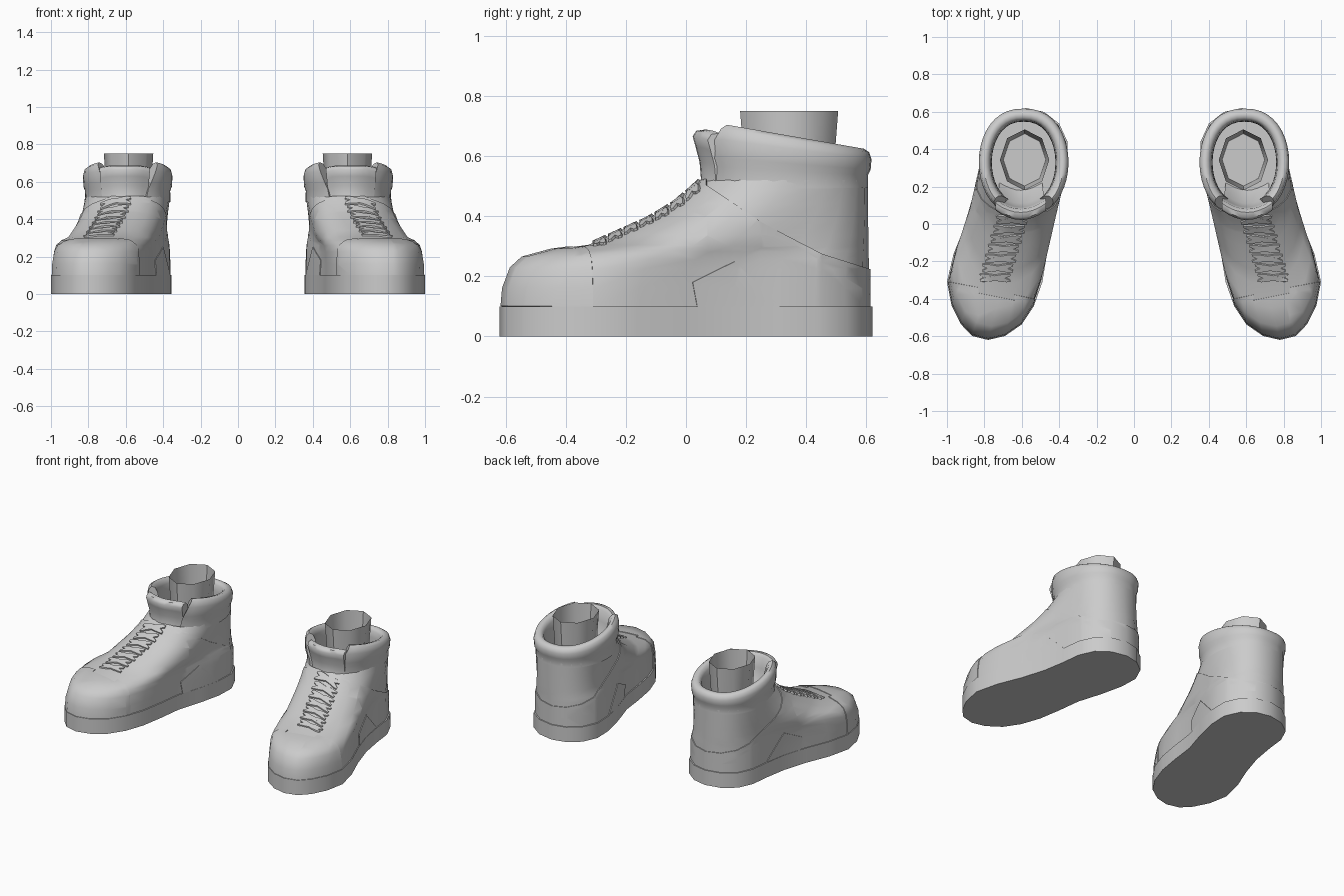
import bpy, bmesh, math
from mathutils import Vector
from mathutils.bvhtree import BVHTree

if "Cube" in bpy.data.objects:
    bpy.data.objects.remove(bpy.data.objects["Cube"])

grey = bpy.data.materials.new("plain grey")
grey.use_nodes = True
grey.diffuse_color = (0.6, 0.6, 0.6, 1)
grey.node_tree.nodes["Principled BSDF"].inputs["Base Color"].default_value = (0.6, 0.6, 0.6, 1)


def finish(name, bm, angle=35):
    """Turn a left-shoe part into an object mirrored to the right shoe."""
    mesh = bpy.data.meshes.new(name)
    bm.to_mesh(mesh)
    bm.free()
    ob = bpy.data.objects.new(name, mesh)
    bpy.context.collection.objects.link(ob)
    mesh.materials.append(grey)
    bpy.ops.object.select_all(action="DESELECT")
    ob.select_set(True)
    bpy.context.view_layer.objects.active = ob
    bpy.ops.object.shade_smooth_by_angle(angle=math.radians(angle))
    ob.modifiers.new("pair", "MIRROR").use_mirror_merge = False
    return ob


def loft(rings, closed=True, cap_first=False, cap_last=False):
    bm = bmesh.new()
    rows = [[bm.verts.new(p) for p in ring] for ring in rings]
    n = len(rows[0])
    for a, b in zip(rows, rows[1:]):
        for i in range(n if closed else n - 1):
            j = (i + 1) % n
            bm.faces.new((a[i], a[j], b[j], b[i]))
    if cap_first:
        bm.faces.new(rows[0][::-1])
    if cap_last:
        bm.faces.new(rows[-1])
    return bm


# Outline of the sole, front to back on each side
OUTER = [.78, .865, .925, .975, 1.0, .965, .90, .85, .825, .81, .765, .68, .575]
INNER = [.78, .69, .60, .535, .49, .465, .445, .395, .36, .355, .40, .48, .575]
N = 24


def sole_outline(inset, z):
    pts = []
    for i in range(N):
        x = OUTER[i] if i <= 12 else INNER[N - i]
        y = -.62 * math.cos(math.tau * i / N)
        mid = (OUTER[min(i, N - i)] + INNER[min(i, N - i)]) / 2
        pts.append(Vector((mid + (x - mid) * (1 - inset * 4), y * (1 - inset * 1.6), z)))
    return pts


def ankle(a, z, out=0.0):
    s, c = math.sin(a), math.cos(a)
    side = math.copysign(abs(s) ** .85, s)
    return Vector((.59 + (.228 + out) * side, .33 - (.275 + out) * c, z))


# Sole
finish("sole", loft([sole_outline(0, 0), sole_outline(0, .1)], True, True, True))

# Upper: the sole outline rises and draws back to the ankle
RISE = [(0, .1), (.008, .16), (.045, .225), (.1, .258), (.24, .283), (.43, .30),
        (.55, .335), (.73, .388), (.86, .44), (.94, .485), (1, .52)]
base = sole_outline(.012, 0)
rings = []
for s, z in RISE:
    rings.append([])
    for i, p in enumerate(base):
        q = p.lerp(ankle(math.tau * i / N, 0), s)
        rings[-1].append((q.x, q.y, z))
upper = loft(rings)
upper.normal_update()


def seam(y0, z0, y1, z1):
    return (0, y0, z0), (0, z0 - z1, y1 - y0)


def panel(name, cuts, keep, thick):
    """Overlay cut from the upper, raised by its thickness."""
    bm = upper.copy()
    for co, no in cuts:
        bmesh.ops.bisect_plane(bm, geom=bm.verts[:] + bm.edges[:] + bm.faces[:],
                               plane_co=co, plane_no=Vector(no).normalized(), dist=1e-5)
    drop = [f for f in bm.faces if not keep(f.calc_center_median())]
    bmesh.ops.delete(bm, geom=drop, context="FACES")
    bm.normal_update()
    moves = [(v, v.normal * thick) for v in bm.verts]
    bmesh.ops.extrude_edge_only(bm, edges=[e for e in bm.edges if e.is_boundary])
    for v, d in moves:
        v.co += d
    bm.normal_update()
    return finish(name, bm)


# Quarter and vamp panel below the swept heel seam
SWEEP = [(.62, .22), (.45, .275), (.25, .38), (.07, .50)]


def below_sweep(c):
    if c.y < SWEEP[-1][0]:
        return True
    for (y0, z0), (y1, z1) in zip(SWEEP, SWEEP[1:]):
        if c.y >= y1:
            return c.z < z0 + (z1 - z0) * (c.y - y0) / (y1 - y0)


sweep_cuts = [seam(*a, *b) for a, b in zip(SWEEP, SWEEP[1:])]
sweep_cuts += [((0, y, 0), (0, 1, 0)) for y, z in SWEEP[1:]]
panel("quarter_panel", sweep_cuts, below_sweep, .005)

# Toe cap with a notch in the middle of its seam
def in_toe(c):
    notch = .03 if .64 < c.x < .83 else 0
    return c.y < -.355 + .2 * (c.x - .75) - notch


panel("toe_cap", [((.75, -.355, 0), (-.2, 1, 0)), ((.75, -.385, 0), (-.2, 1, 0)),
                  ((.64, 0, 0), (1, 0, 0)), ((.83, 0, 0), (1, 0, 0))], in_toe, .009)

# Side patches
def in_patch(c):
    return (c.z < .18 + .5 * (c.y - .02) and c.z < .25 - (c.y - .16)
            and c.y > .02 + (.18 - c.z) * .19)


panel("side_patch", [seam(.02, .18, .16, .25), seam(.16, .25, .31, .10),
                     seam(.02, .18, .035, .10)], in_patch, .009)

# Laces: short flat bands lying across the vamp, each with pointed ends
tree = BVHTree.FromBMesh(upper)


def on_vamp(x, y, lift):
    hit = tree.ray_cast(Vector((x, y, 2)), Vector((0, 0, -1)))
    return hit[0] + hit[1] * lift if hit[0] else Vector((x, y, .5))


laces = bmesh.new()
for k in range(7):
    y = -.285 + .052 * k
    mid = .66 - .29 * y
    for lean in (-1, 1):
        rows = []
        for j in range(9):
            u = j / 4 - 1
            half = .013 * (1 - .7 * abs(u) ** 3)
            yy = y + lean * u * .016
            rows.append([laces.verts.new(on_vamp(mid + .08 * u, yy + d, h))
                         for d, h in ((-half - .004, 0), (-half, .013), (half, .013), (half + .004, 0))])
        for a, b in zip(rows, rows[1:]):
            for i in range(3):
                laces.faces.new((a[i], b[i], b[i + 1], a[i + 1]))
        laces.faces.new(rows[0])
        laces.faces.new(rows[-1][::-1])
finish("laces", laces)

finish("upper", upper)

# Padded collar, open at the front; the opening widens towards the rim
SECTION = [(0, -.05), (0, .0), (.0, .3), (.009, .45), (.012, .75), (.004, .93), (-.014, 1),
           (-.035, .97), (-.05, .82), (-.056, .5), (-.058, 0), (-.058, -.45)]
M = 32
rings = []
for out, h in SECTION:
    start = math.radians(22 + 20 * max(h, 0) ** 1.5)
    ring = []
    for i in range(M + 1):
        a = start + (math.tau - 2 * start) * i / M
        p = ankle(a, 0, out)
        rim = .705 - .175 * max(p.y - .13, 0)
        ring.append((p.x, p.y, .5 + (rim - .5) * h))
    rings.append(ring)
collar = loft(rings, closed=False)
collar.verts.ensure_lookup_table()
for end, step in ((0, 1), (M, -1)):
    collar.faces.new([collar.verts[k * (M + 1) + end] for k in range(len(SECTION))][::step])
finish("collar", collar, 50)

# Tongue: a bowed pad rising out of the throat
PAD = [(.02, .44), (.05, .52), (.045, .58), (.032, .63), (.022, .665), (.034, .684),
       (.062, .688), (.08, .67), (.09, .6), (.11, .52), (.18, .43)]
rings = []
for i in range(9):
    u = i / 4 - 1
    rings.append([(.605 + .135 * u * (.85 + .15 * (z - .44) / .24), y + .05 * u * u,
                   z - .012 * abs(u) ** 4) for y, z in PAD[::-1]])
finish("tongue", loft(rings, True, True, True), 50)

# Insole floor inside the collar
floor = bmesh.new()
floor.faces.new([floor.verts.new(ankle(math.tau * i / N, .43, -.03)) for i in range(N)])
finish("insole", floor)

# Open eight-sided leg tube with a floor
def tube_ring(scale, z):
    return [(.585 + .132 * scale * math.sin(math.tau * i / 8),
             .343 - .163 * scale * math.cos(math.tau * i / 8), z) for i in range(8)]


tube = loft([tube_ring(.86, .45), tube_ring(1, .75)])
tube.faces.new([tube.verts.new(p) for p in tube_ring(.86, .45)])
finish("leg_tube", tube, 50)
